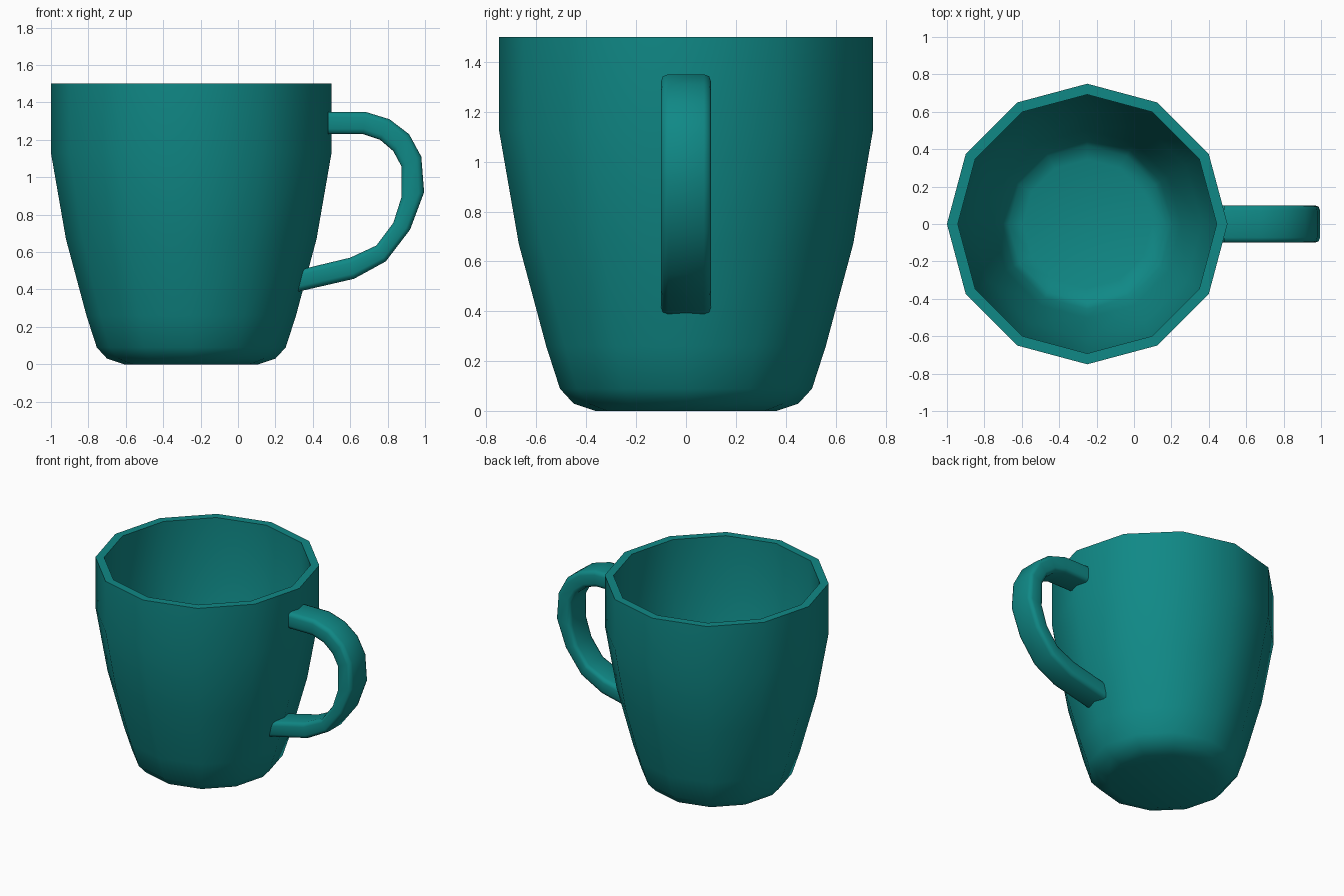
import bpy, bmesh, math

if "Cube" in bpy.data.objects:
    bpy.data.objects.remove(bpy.data.objects["Cube"])

teal = bpy.data.materials.new("teal glaze")
teal.diffuse_color = (0.005, 0.25, 0.24, 1)
teal.use_nodes = True
teal.node_tree.nodes["Principled BSDF"].inputs["Base Color"].default_value = teal.diffuse_color


def skin_rings(name, rings, angle):
    """Join equal-length closed rings into a capped skin."""
    bm = bmesh.new()
    loops = [[bm.verts.new(p) for p in ring] for ring in rings]
    n = len(loops[0])
    for a, b in zip(loops, loops[1:]):
        for i in range(n):
            j = (i + 1) % n
            bm.faces.new((a[i], a[j], b[j], b[i]))
    bm.faces.new(loops[0][::-1])
    bm.faces.new(loops[-1])
    bmesh.ops.recalc_face_normals(bm, faces=bm.faces)
    mesh = bpy.data.meshes.new(name)
    bm.to_mesh(mesh)
    bm.free()
    mesh.materials.append(teal)
    obj = bpy.data.objects.new(name, mesh)
    bpy.context.collection.objects.link(obj)
    bpy.ops.object.select_all(action='DESELECT')
    obj.select_set(True)
    bpy.context.view_layer.objects.active = obj
    bpy.ops.object.shade_smooth_by_angle(angle=math.radians(angle))
    return obj


# Cup: twelve-sided profile, outside from base to rim, then inside to floor
SIDES, CENTRE_X = 12, -0.25
profile = [(0.36, 0), (0.45, 0.03), (0.505, 0.09), (0.56, 0.26), (0.67, 0.67),
           (0.75, 1.13), (0.75, 1.5),
           (0.692, 1.5), (0.692, 1.135), (0.612, 0.68), (0.503, 0.275),
           (0.455, 0.13), (0.42, 0.085), (0.345, 0.06)]
angles = [2 * math.pi * i / SIDES for i in range(SIDES)]
skin_rings("cup", [[(CENTRE_X + r * math.cos(a), r * math.sin(a), z)
                    for a in angles] for r, z in profile], 50)

# Handle: rounded strap between an outer and an inner curve (x, z)
outer = [(0.48, 1.35), (0.68, 1.35), (0.81, 1.31), (0.915, 1.23), (0.98, 1.11),
         (0.995, 0.92), (0.92, 0.72), (0.79, 0.55), (0.62, 0.457), (0.32, 0.388)]
inner = [(0.48, 1.23), (0.67, 1.23), (0.76, 1.20), (0.83, 1.14), (0.873, 1.06),
         (0.873, 0.89), (0.83, 0.755), (0.74, 0.635), (0.60, 0.57), (0.35, 0.51)]
# Cross-section as (y, fraction from inner to outer), mirrored both ways
quarter = [(0.1, 0.76), (0.093, 0.93), (0.072, 1.0)]
half = [(y, 1 - t) for y, t in quarter[::-1]] + quarter
section = half + [(-y, t) for y, t in half[::-1]]
skin_rings("handle", [[(ix + (ox - ix) * t, y, iz + (oz - iz) * t)
                       for y, t in section]
                      for (ox, oz), (ix, iz) in zip(outer, inner)], 50)
